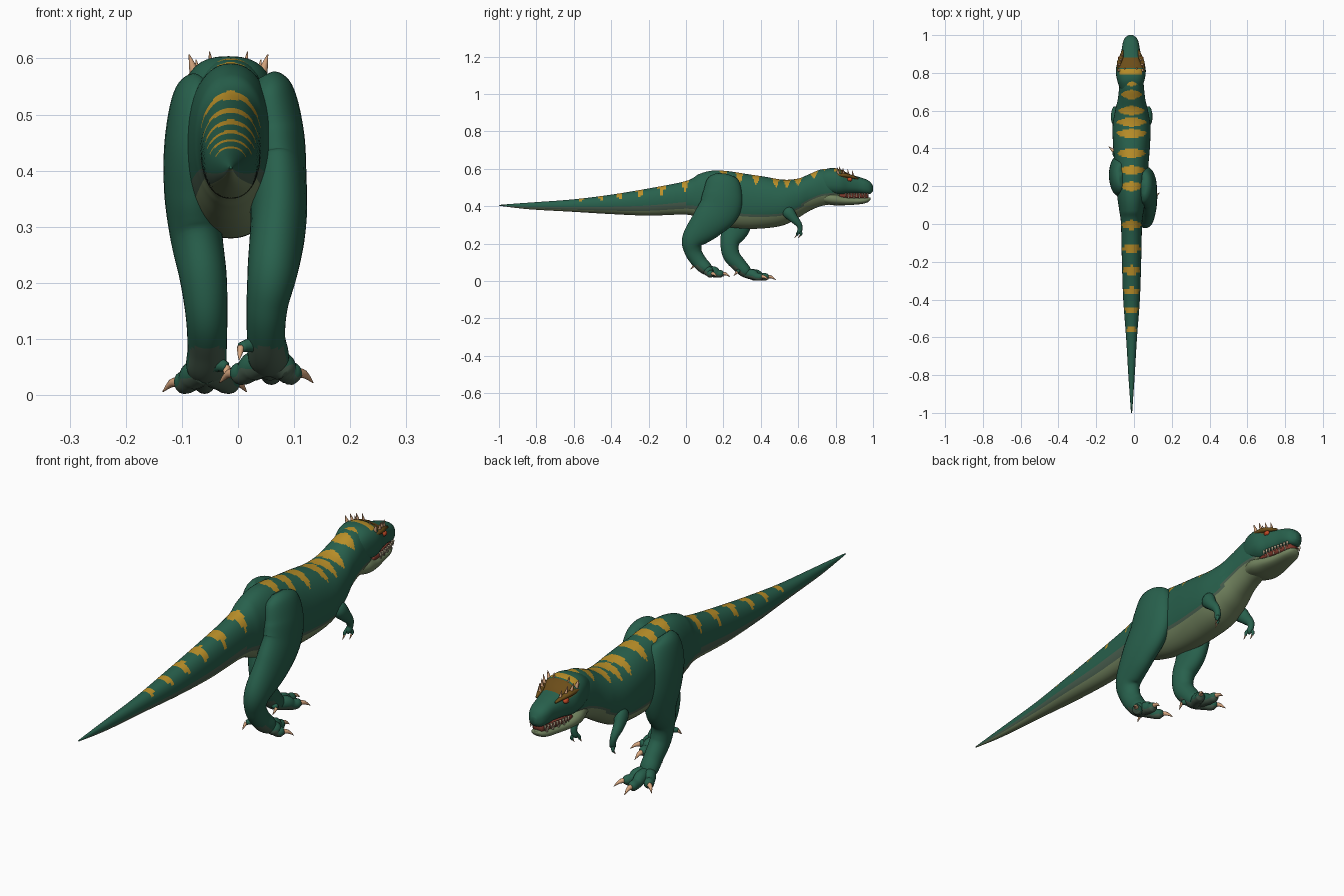
import bpy, bmesh, math
from mathutils import Vector


def mat(name, r, g, b):
    m = bpy.data.materials.new(name)
    m.diffuse_color = (r, g, b, 1)
    return m


GREEN = mat("dark green skin", 0.021, 0.118, 0.073)
BELLY = mat("olive belly", 0.17, 0.23, 0.115)
BLEND = mat("grey green blend", 0.065, 0.11, 0.075)
GOLD = mat("gold stripe", 0.50, 0.28, 0.022)
BROWN = mat("brown crown", 0.15, 0.075, 0.01)
CLAW = mat("tan horn", 0.68, 0.38, 0.21)
MOUTH = mat("red mouth", 0.20, 0.04, 0.025)
TOOTH = mat("cream tooth", 0.75, 0.62, 0.42)
EYE = mat("red eye", 0.55, 0.07, 0.02)


def spline(pts, sub):
    """Smooth curve through the stations, all components at once."""
    out = []
    for i in range(len(pts) - 1):
        p0, p1, p2 = pts[max(i - 1, 0)], pts[i], pts[i + 1]
        p3 = pts[min(i + 2, len(pts) - 1)]
        for k in range(sub):
            t = k / sub
            out.append([0.5 * (2 * b + (c - a) * t + (2 * a - 5 * b + 4 * c - d) * t * t
                        + (3 * b - a - 3 * c + d) * t ** 3)
                        for a, b, c, d in zip(p0, p1, p2, p3)])
    return out + [list(pts[-1])]


def loft(name, stations, mats, rule=None, sub=6, n=20, upright=False, sq=1.0):
    """Skin elliptical rings; a station is (x, y, z, side radius, up radius)."""
    st = spline(stations, sub)
    bm = bmesh.new()
    rings = []
    for i, s in enumerate(st):
        c = Vector(s[:3])
        t = Vector((0, 1, 0))
        if not upright:
            t = (Vector(st[min(i + 1, len(st) - 1)][:3]) - Vector(st[max(i - 1, 0)][:3])).normalized()
        side = Vector((1, 0, 0))
        side = (side - t * side.dot(t)).normalized()
        up = side.cross(t)
        ring = []
        for k in range(n):
            a = 2 * math.pi * k / n
            sn, cs = math.sin(a), math.cos(a)
            sn, cs = math.copysign(abs(sn) ** sq, sn), math.copysign(abs(cs) ** sq, cs)
            ring.append(bm.verts.new(c + side * max(s[3], 0.0008) * sn + up * max(s[4], 0.0008) * cs))
        rings.append(ring)
    for r, q in zip(rings, rings[1:]):
        for k in range(n):
            f = bm.faces.new((r[k], r[(k + 1) % n], q[(k + 1) % n], q[k]))
            if rule:
                a = 2 * math.pi * (k + 0.5) / n
                f.material_index = rule(f.calc_center_median(), min(a, 2 * math.pi - a))
    bm.faces.new(rings[0])
    bm.faces.new(rings[-1])
    bmesh.ops.recalc_face_normals(bm, faces=bm.faces)
    for f in bm.faces:
        f.smooth = True
    me = bpy.data.meshes.new(name)
    bm.to_mesh(me)
    bm.free()
    for m in mats:
        me.materials.append(m)
    ob = bpy.data.objects.new(name, me)
    bpy.context.collection.objects.link(ob)
    return ob


def spike(name, base, tip, r, m, bend=(0, 0, 0)):
    b, t = Vector(base), Vector(tip)
    mid = (b + t) / 2 + Vector(bend)
    return loft(name, [(*b, r, r), (*mid, r * 0.65, r * 0.65), (*t, 0.001, 0.001)], [m], sub=3, n=8)


def profile(rows, x):
    """Rows of (y, top, bottom, half width) to stations."""
    return [(x, y, (t + b) / 2, w, (t - b) / 2) for y, t, b, w in rows]


# body from tail tip to neck
STRIPES = [-.56, -.455, -.355, -.245, -.13, -.005, .2, .285, .375, .48, .54, .6, .685, .755]


def body_rule(c, a):
    limit = 1.2 if c.y < 0.1 else 0.9
    for s in STRIPES:
        w = 0.012 + 0.014 * min(1, (s + 0.7) / 0.5)
        if abs(c.y - s) < w * (1 - a / limit) ** 0.6 if a < limit else False:
            return 3
    low = math.pi - a
    edge = 0.95 if c.y < 0.2 else 1.0 + 0.5 * max(0, c.y - 0.5)
    return 1 if low < edge else 2 if low < edge + (0.35 if c.y < 0 else 0.12) else 0


loft("body", profile([
    (-1, .407, .403, .003), (-.9, .415, .39, .010), (-.8, .422, .381, .017), (-.6, .437, .37, .029),
    (-.4, .462, .358, .044), (-.2, .495, .35, .051), (0, .535, .355, .056), (.07, .572, .335, .065),
    (.14, .59, .31, .075), (.22, .588, .29, .083), (.32, .573, .28, .09), (.42, .558, .282, .098),
    (.52, .542, .298, .1), (.6, .548, .338, .087), (.66, .572, .375, .073), (.72, .596, .40, .066),
    (.78, .598, .412, .06), (.82, .57, .43, .045)], -.013),
    [GREEN, BELLY, BLEND, GOLD], body_rule, sub=14, n=56, upright=True, sq=0.92)

# skull, lower jaw and mouth
HX = -.017
loft("skull", profile([
    (.70, .575, .48, .05), (.76, .602, .462, .072), (.82, .599, .457, .079), (.87, .574, .464, .063),
    (.92, .558, .467, .049), (.96, .545, .464, .042), (.985, .53, .466, .031), (1, .508, .48, .012)], HX),
    [GREEN, BROWN, GOLD],
    lambda c, a: 1 if .825 < c.y < .885 and a < 1.1 else 2 if abs(c.y - .805) < .012 and a < .8 else 0,
    sub=8, n=32, upright=True, sq=0.8)
loft("lower_jaw", profile([
    (.72, .475, .42, .05), (.78, .475, .406, .068), (.84, .456, .405, .06), (.9, .448, .408, .045),
    (.95, .447, .414, .036), (.975, .448, .423, .026), (.987, .446, .435, .012)], HX),
    [BELLY], sub=6, n=24, upright=True, sq=0.85)
loft("mouth", profile([
    (.82, .47, .44, .05), (.88, .472, .44, .048), (.94, .472, .44, .034), (.975, .472, .44, .02)], HX),
    [MOUTH], sub=4, n=20, upright=True, sq=0.7)

for sgn, label in ((-1, "left"), (1, "right")):
    # teeth along both jaws
    for i in range(9):
        y = .855 + i * .0145
        w = .056 - .024 * (i / 8) ** 1.3
        spike(label + "_upper_tooth", (HX + sgn * w, y, .472), (HX + sgn * w, y, .45), .005, TOOTH)
        if i % 2:
            spike(label + "_lower_tooth", (HX + sgn * w * .85, y, .442), (HX + sgn * w * .87, y, .46), .004, TOOTH)
    # eye with brow ridge
    ex = HX + sgn * .058
    loft(label + "_eye", [(ex, .862, .543, .002, .002), (ex, .867, .543, .009, .009), (ex, .875, .543, .01, .01),
                          (ex, .883, .543, .009, .009), (ex, .888, .543, .002, .002)], [EYE], sub=3, n=12)
    loft(label + "_brow", [(HX + sgn * .066, .80, .565, .006, .006), (HX + sgn * .062, .85, .565, .012, .010),
                           (HX + sgn * .05, .885, .558, .011, .009), (HX + sgn * .042, .92, .548, .004, .004)],
         [BROWN], sub=4, n=12)
    # brow horns, largest at the back
    for y, bx, bz, tx, tz, r in ((.815, .058, .565, .07, .607, .010), (.845, .058, .562, .068, .603, .008),
                                 (.87, .052, .56, .058, .598, .007), (.895, .045, .555, .05, .59, .006),
                                 (.825, .03, .585, .034, .612, .005)):
        spike(label + "_horn", (HX + sgn * bx, y, bz), (HX + sgn * tx, y - .006, tz), r, CLAW)
    # small two-fingered arm
    ax = lambda d: -.012 + sgn * d
    loft(label + "_arm", [(ax(.065), .525, .39, .012, .015), (ax(.082), .545, .37, .024, .032),
                          (ax(.09), .575, .335, .02, .024), (ax(.09), .602, .305, .015, .017),
                          (ax(.087), .61, .28, .012, .013), (ax(.084), .605, .262, .012, .012),
                          (ax(.084), .60, .25, .004, .004)], [GREEN], sub=5, n=16)
    for d, y in ((.074, .592), (.092, .612)):
        loft(label + "_finger", [(ax(.084), .606, .272, .008, .008), (ax(d), y + .004, .255, .007, .007),
                                 (ax(d), y, .243, .004, .004)], [GREEN], sub=3, n=8)
        spike(label + "_finger_claw", (ax(d), y, .246), (ax(d), y - .012, .23), .004, CLAW)


# legs, toes and claws
def foot(label, base, z0, toes, dew):
    bx, by = base
    for (ex, ey), (tx, ty) in toes:
        mx, my = (bx + ex) / 2, (by + ey) / 2
        loft(label + "_toe", [(bx, by, z0 + .04, .022, .02), (mx, my, z0 + .036, .024, .027),
                              ((mx + ex) / 2, (my + ey) / 2, z0 + .024, .02, .021),
                              (ex, ey, z0 + .022, .018, .019),
                              (ex + (tx - ex) * .25, ey + (ty - ey) * .25, z0 + .019, .008, .008)],
             [GREEN, BLEND], lambda c, a: 1 if a > 2.1 else 0, sub=4, n=16)
        spike(label + "_claw", (ex + (tx - ex) * .1, ey + (ty - ey) * .1, z0 + .024), (tx, ty, z0 + .006),
              .011, CLAW, (0, 0, .006))
    # raised rear toe
    dx, dy, dz = dew
    loft(label + "_rear_toe", [(bx, by - .02, dz, .015, .015), ((bx + dx) / 2, (by + dy) / 2 - .01, dz + .005, .014, .014),
                               (dx, dy, dz, .009, .009)], [GREEN], sub=4, n=12)
    spike(label + "_rear_claw", (dx, dy, dz), (dx - .003, dy - .02, dz - .022), .007, CLAW)


def leg_rule(c, a):
    return 1 if c.z < .085 and a > 2.0 else 0


loft("right_leg", [
    (.045, .19, .568, .015, .03), (.055, .19, .545, .042, .08), (.065, .195, .47, .052, .105),
    (.070, .18, .39, .052, .11), (.072, .115, .31, .05, .092), (.062, .04, .225, .045, .062),
    (.052, .038, .16, .037, .046), (.05, .07, .105, .034, .040), (.055, .11, .065, .036, .034),
    (.058, .14, .045, .02, .015)], [GREEN, BLEND], leg_rule, sub=8, n=28)
foot("right", (.055, .105), .016,
     [((.0, .165), (-.033, .20)), ((.06, .19), (.065, .235)), ((.1, .135), (.134, .165))], (.005, .045, .085))

loft("left_leg", [
    (-.06, .24, .562, .015, .03), (-.07, .24, .54, .042, .08), (-.078, .25, .46, .052, .105),
    (-.08, .265, .37, .052, .1), (-.075, .265, .29, .047, .079), (-.062, .235, .21, .042, .052),
    (-.056, .242, .14, .037, .045), (-.055, .285, .085, .035, .039), (-.057, .32, .05, .035, .033),
    (-.058, .35, .03, .02, .015)], [GREEN, BLEND], leg_rule, sub=8, n=28)
foot("left", (-.057, .31), .0,
     [((-.1, .38), (-.134, .41)), ((-.06, .43), (-.06, .48)), ((-.012, .40), (.015, .44))], (-.02, .275, .05))
